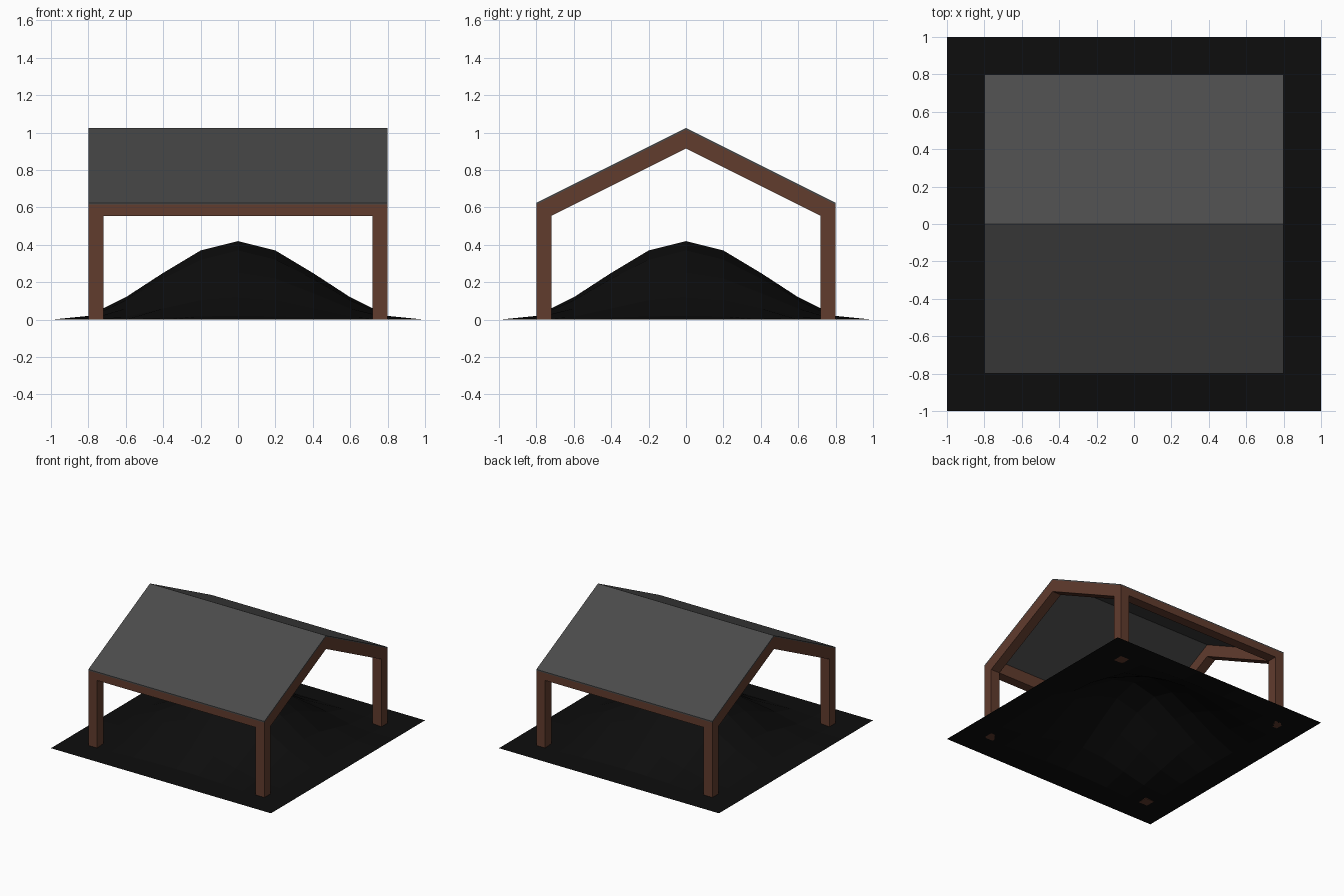
import bpy, bmesh, math

if "Cube" in bpy.data.objects:
    bpy.data.objects.remove(bpy.data.objects["Cube"])


def material(name, rgb):
    m = bpy.data.materials.new(name)
    m.diffuse_color = (*rgb, 1)
    m.use_nodes = True
    m.node_tree.nodes["Principled BSDF"].inputs["Base Color"].default_value = m.diffuse_color
    return m


WOOD = material("wood", (0.12, 0.045, 0.027))
SLATE = material("slate", (0.07, 0.07, 0.07))
COAL = material("coal", (0.004, 0.004, 0.004))


def finish(name, bm, mat, solid=True):
    if solid:
        bmesh.ops.recalc_face_normals(bm, faces=bm.faces)
    me = bpy.data.meshes.new(name)
    bm.to_mesh(me)
    bm.free()
    me.materials.append(mat)
    ob = bpy.data.objects.new(name, me)
    bpy.context.collection.objects.link(ob)
    return ob


def prism(name, profile, x0, x1, mat):
    """Extrude a (y, z) profile along x."""
    bm = bmesh.new()
    face = bm.faces.new([bm.verts.new((x0, y, z)) for y, z in profile])
    ext = bmesh.ops.extrude_face_region(bm, geom=[face])
    moved = [v for v in ext["geom"] if isinstance(v, bmesh.types.BMVert)]
    bmesh.ops.translate(bm, verts=moved, vec=(x1 - x0, 0, 0))
    return finish(name, bm, mat)


# Gable frames: two posts and two rafters each
half = [(0.8, 0), (0.8, 0.615), (0, 1.015), (-0.8, 0.615), (-0.8, 0)]
inner = [(-0.72, 0), (-0.72, 0.555), (0, 0.915), (0.72, 0.555), (0.72, 0)]
for side, x in (("left", -0.8), ("right", 0.72)):
    prism(side + "_gable_frame", half + inner, x, x + 0.08, WOOD)

# Eave beams between the frames
for side, s in (("front", -1), ("back", 1)):
    beam = [(s * 0.72, 0.555), (s * 0.8, 0.555), (s * 0.8, 0.615), (s * 0.72, 0.655)]
    prism(side + "_eave_beam", beam, -0.72, 0.72, WOOD)

# Thin pitched roof
prism("roof", [(-0.8, 0.615), (-0.8, 0.625), (0, 1.025), (0.8, 0.625),
               (0.8, 0.615), (0, 1.015)], -0.8, 0.8, SLATE)

# Coal mound: open height grid with a radial profile
HEIGHTS = [0.42, 0.37, 0.25, 0.12, 0.02, 0.0, 0.0]


def height(r):
    t = min(r / 0.2, 5.0)
    i = int(t)
    return HEIGHTS[i] + (HEIGHTS[i + 1] - HEIGHTS[i]) * (t - i)


bm = bmesh.new()
bmesh.ops.create_grid(bm, x_segments=10, y_segments=10, size=1)
for v in bm.verts:
    v.co.z = height(math.hypot(v.co.x, v.co.y) + 1e-6)
finish("coal_mound", bm, COAL, solid=False)
